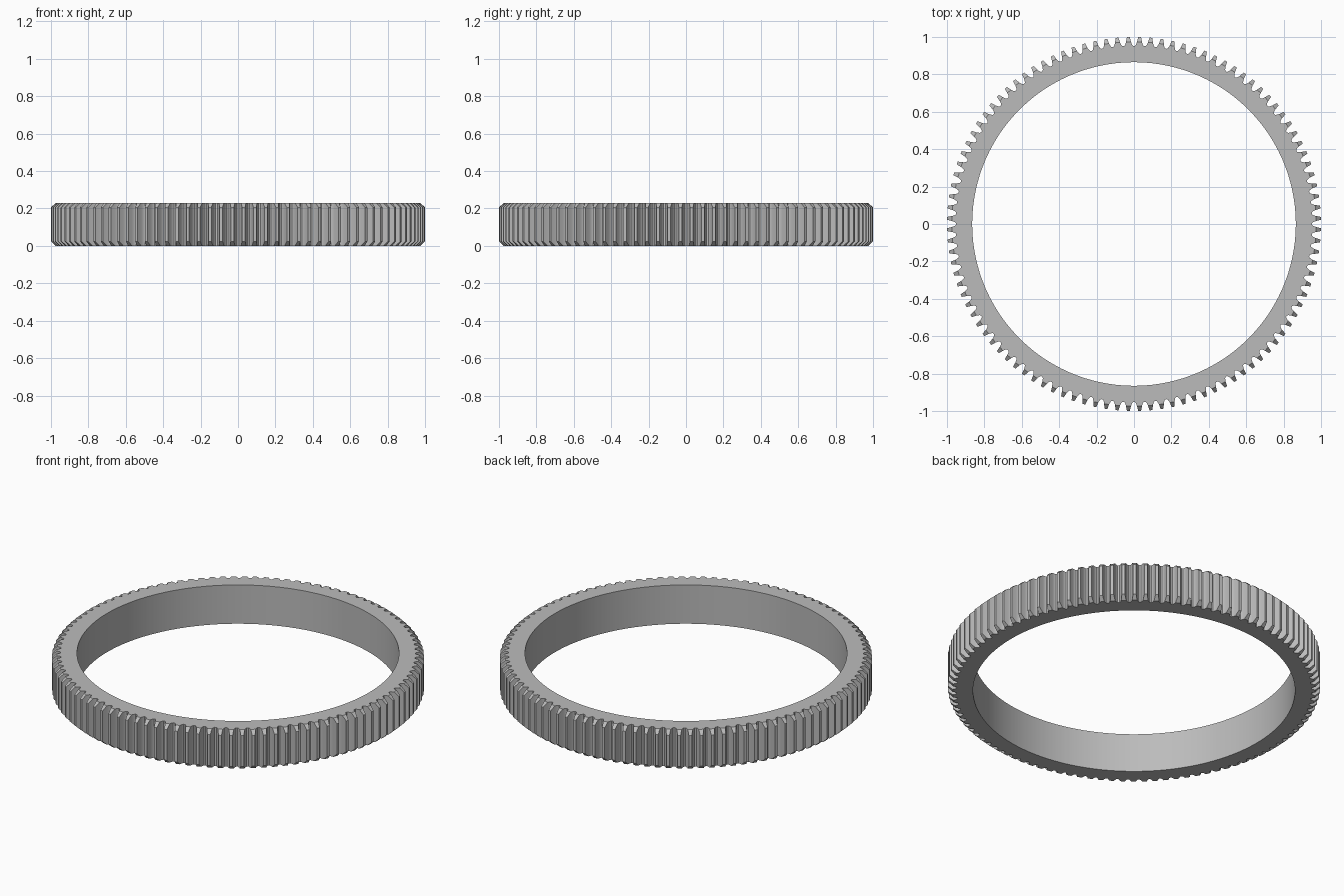
import bpy, bmesh, math

cube = bpy.data.objects.get("Cube")
if cube:
    bpy.data.objects.remove(cube)

TEETH = 104
HEIGHT = 0.23
BORE = 0.865
CHAMFER_R = 0.974
CHAMFER_Z = 0.024
PITCH = math.tau / TEETH

# Half of one tooth: (fraction of the pitch from the tooth centre, radius)
half = [(0.42, 0.953), (0.35, 0.957), (0.27, 0.966), (0.225, CHAMFER_R), (0.13, 1.0)]
tooth = [(-f, r) for f, r in half] + [(f, r) for f, r in reversed(half)]

steel = bpy.data.materials.new("steel grey")
steel.use_nodes = True
grey = (0.5, 0.5, 0.5, 1)
steel.diffuse_color = grey
steel.node_tree.nodes["Principled BSDF"].inputs["Base Color"].default_value = grey

bm = bmesh.new()


def column(angle, radius, drop=0):
    """A bottom and top vertex; drop shortens the column at both ends."""
    x, y = radius * math.cos(angle), radius * math.sin(angle)
    return [bm.verts.new((x, y, z)) for z in (drop, HEIGHT - drop)]


# Columns around the toothed rim and the bore
rim, cap, bore, tips = [], [], [], []
for i in range(TEETH):
    cols = []
    for f, r in tooth:
        angle = (i + 0.5 + f) * PITCH
        tip = r > CHAMFER_R
        col = column(angle, r, CHAMFER_Z if tip else 0)
        cols.append(col)
        if not tip:
            cap.append(col)
            bore.append(column(angle, BORE))
    rim += cols
    tips.append(cols[3:7])


def loop_pairs(items):
    return zip(items, items[1:] + items[:1])


# Tooth flanks and bore wall
for a, b in loop_pairs(rim):
    bm.faces.new((a[0], b[0], b[1], a[1]))
for a, b in loop_pairs(bore):
    bm.faces.new((b[0], a[0], a[1], b[1]))

# Flat ring faces, bottom and top
for (a, ia), (b, ib) in loop_pairs(list(zip(cap, bore))):
    bm.faces.new((a[1], b[1], ib[1], ia[1]))
    bm.faces.new((b[0], a[0], ia[0], ib[0]))

# Chamfers on the tooth ends
for t in tips:
    bm.faces.new([c[1] for c in t])
    bm.faces.new([c[0] for c in reversed(t)])

bm.normal_update()
mesh = bpy.data.meshes.new("ring_gear")
bm.to_mesh(mesh)
bm.free()
mesh.materials.append(steel)
gear = bpy.data.objects.new("ring_gear", mesh)
bpy.context.collection.objects.link(gear)

bpy.context.view_layer.objects.active = gear
gear.select_set(True)
bpy.ops.object.shade_smooth_by_angle(angle=math.radians(20))
